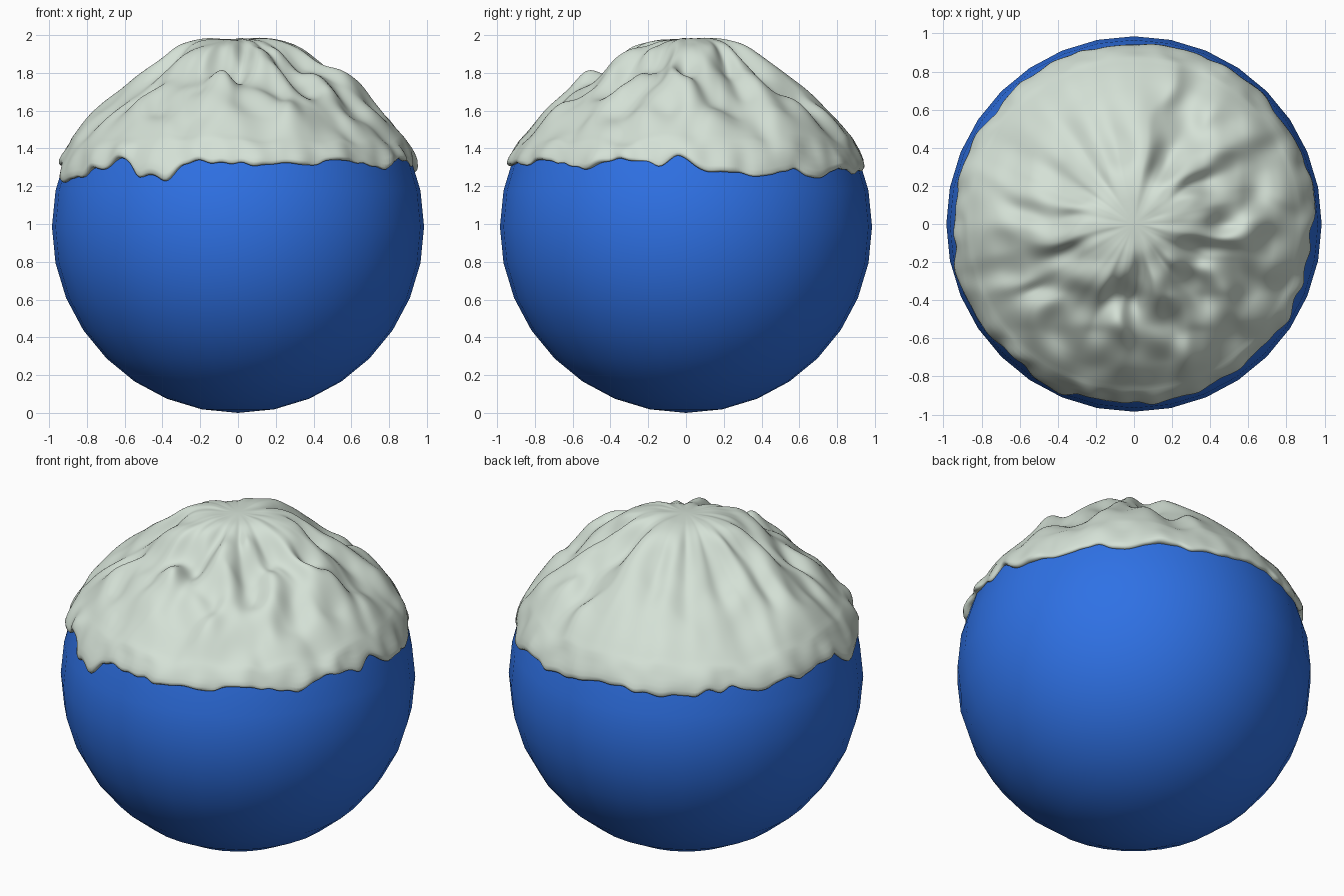
import bpy, bmesh, math
from mathutils import Vector, noise

if "Cube" in bpy.data.objects:
    bpy.data.objects.remove(bpy.data.objects["Cube"])

R, CZ = 0.985, 0.985          # ball radius and centre height


def material(name, rgb):
    m = bpy.data.materials.new(name)
    m.diffuse_color = (*rgb, 1)
    m.use_nodes = True
    m.node_tree.nodes["Principled BSDF"].inputs["Base Color"].default_value = m.diffuse_color
    return m


def finish(bm, name, mat):
    bmesh.ops.recalc_face_normals(bm, faces=bm.faces)
    for f in bm.faces:
        f.smooth = True
    me = bpy.data.meshes.new(name)
    bm.to_mesh(me)
    bm.free()
    me.materials.append(mat)
    ob = bpy.data.objects.new(name, me)
    bpy.context.collection.objects.link(ob)
    return ob


# Blue ball, open at the top beneath the cap
bm = bmesh.new()
bmesh.ops.create_uvsphere(bm, u_segments=32, v_segments=16, radius=R)
bmesh.ops.delete(bm, geom=[v for v in bm.verts if v.co.z > 0.39], context='VERTS')
bmesh.ops.translate(bm, verts=bm.verts, vec=(0, 0, CZ))
bm.normal_update()
finish(bm, "bowl", material("blue", (0.028, 0.165, 0.78)))

# Average profile of the cap: radius, height
PROFILE = [(0, 1.985), (.1, 1.975), (.2, 1.94), (.3, 1.87), (.4, 1.79), (.5, 1.715),
           (.6, 1.645), (.7, 1.575), (.8, 1.50), (.9, 1.40)]
# Radial ridges of the cap: angle, height, width anticlockwise, width clockwise
RIDGES = [(188, .10, 9, 18), (212, .04, 8, 8), (235, .08, 12, 12), (262, .09, 10, 14),
          (297, .08, 12, 10), (325, .05, 10, 10), (354, .10, 12, 9), (15, .06, 9, 8),
          (43, .10, 16, 10), (84, .10, 22, 9), (120, .03, 15, 15), (160, .04, 8, 8)]
# Local bumps and hollows: x, y, height, radius
BUMPS = [(-.22, -.08, .05, .11), (-.02, -.36, -.08, .09), (.02, -.62, .04, .12),
         (.55, -.12, .05, .14), (.32, -.3, -.05, .12), (.6, .3, .03, .12),
         (-.45, -.3, -.06, .1), (.25, .4, -.04, .1), (.02, .2, .03, .12),
         (.2, .12, .05, .12), (-.2, .1, .03, .1), (.2, -.08, .03, .1)]
# Lower edge height: angle, z
RIM = [(0, 1.34), (7, 1.28), (25, 1.25), (36, 1.29), (46, 1.24), (60, 1.3), (73, 1.27),
       (95, 1.31), (120, 1.28), (140, 1.31), (165, 1.29), (185, 1.31), (197, 1.2),
       (208, 1.25), (220, 1.31), (230, 1.34), (238, 1.25), (246, 1.22), (252, 1.32),
       (258, 1.34), (270, 1.32), (283, 1.29), (296, 1.31), (309, 1.34), (322, 1.30),
       (335, 1.34), (348, 1.32), (360, 1.34)]


def ease(t):
    t = min(max(t, 0), 1)
    return t * t * (3 - 2 * t)


def rim_z(deg):
    for (a, za), (b, zb) in zip(RIM, RIM[1:]):
        if a <= deg <= b:
            return za + (zb - za) * ease((deg - a) / (b - a))


def profile_z(r):
    i = min(int(r / .1), len(PROFILE) - 2)
    (a, za), (b, zb) = PROFILE[i:i + 2]
    return za + (zb - za) * (r - a) / (b - a)


def height(r, a):
    x, y = r * math.cos(a), r * math.sin(a)
    z = (profile_z(max(r - .04, 0)) + profile_z(r) + profile_z(min(r + .04, .9))) / 3
    fade = ease((r - .03) / .3) * max(0, math.sin(math.pi * min(r / 0.95, 1))) ** 0.7
    rough = .25 + .75 * ease((.75 + math.cos(a + math.pi / 4)) / .8)   # calm back left
    deg = math.degrees(a) + 16 * noise.noise(Vector((x * 3.5, y * 3.5, 5)))
    for c, h, wl, wr in RIDGES:
        d = (deg - c + 180) % 360 - 180
        z += h * fade * math.exp(-(d / (wl if d > 0 else wr)) ** 2)
    for bx, by, h, w in BUMPS:
        z += h * math.exp(-((x - bx) ** 2 + (y - by) ** 2) / w ** 2)
    # fine folds and lumps
    z += .03 * fade * noise.noise(Vector((math.cos(a) * 5, math.sin(a) * 5, r)))
    z += .09 * fade * rough * noise.noise(Vector((x * 5.5, y * 5.5, 2)))
    # stay just inside the round outer limit, blended softly
    lim = CZ + math.sqrt(max(0.01, 1.015 ** 2 - r * r))
    k = 0.05
    t = max(k - abs(z - lim), 0) / k
    return min(z, lim) - t * t * k / 4


# Snowy cap: polar height field ending in a thick ragged lip round the ball
N, RINGS, EDGE = 360, 64, 0.885
bm = bmesh.new()
top = bm.verts.new((0, 0, height(0, 0)))
rows = []
for i in range(1, RINGS + 1):
    r = EDGE * i / RINGS
    rows.append([bm.verts.new((r * math.cos(a), r * math.sin(a), height(r, a)))
                 for a in (2 * math.pi * j / N for j in range(N))])
# lip: fraction of the way down, distance out from the ball
LIP = [(.2, .014), (.4, .018), (.6, .02), (.8, .02), (.93, .016), (1, .006), (.97, -.012)]
for t, out in LIP:
    row = []
    for j in range(N):
        a = 2 * math.pi * j / N
        c = Vector((math.cos(a) * 3, math.sin(a) * 3, 0))
        zr = rim_z(360 * j / N) + .04 * noise.noise(c * 3.3)
        z0 = height(EDGE, a)
        z = z0 + (zr - z0) * t
        o = out
        if out > .01:
            o = max(.006, out + .025 * noise.noise(c * 2.5 + Vector((0, 0, z * 6))))
        r = math.sqrt((R + o) ** 2 - (z - CZ) ** 2)
        if t < .5 and out > 0:
            r = max(r, EDGE + .03 * t)
        row.append(bm.verts.new((r * math.cos(a), r * math.sin(a), z)))
    rows.append(row)
for j in range(N):
    k = (j + 1) % N
    bm.faces.new((top, rows[0][j], rows[0][k]))
    for p, q in zip(rows, rows[1:]):
        bm.faces.new((p[j], q[j], q[k], p[k]))
# relax the surface slightly
for _ in range(2):
    bmesh.ops.smooth_vert(bm, verts=bm.verts, factor=0.5, use_axis_x=True,
                          use_axis_y=True, use_axis_z=True)
finish(bm, "snow_cap", material("pale grey green", (0.66, 0.75, 0.67)))
